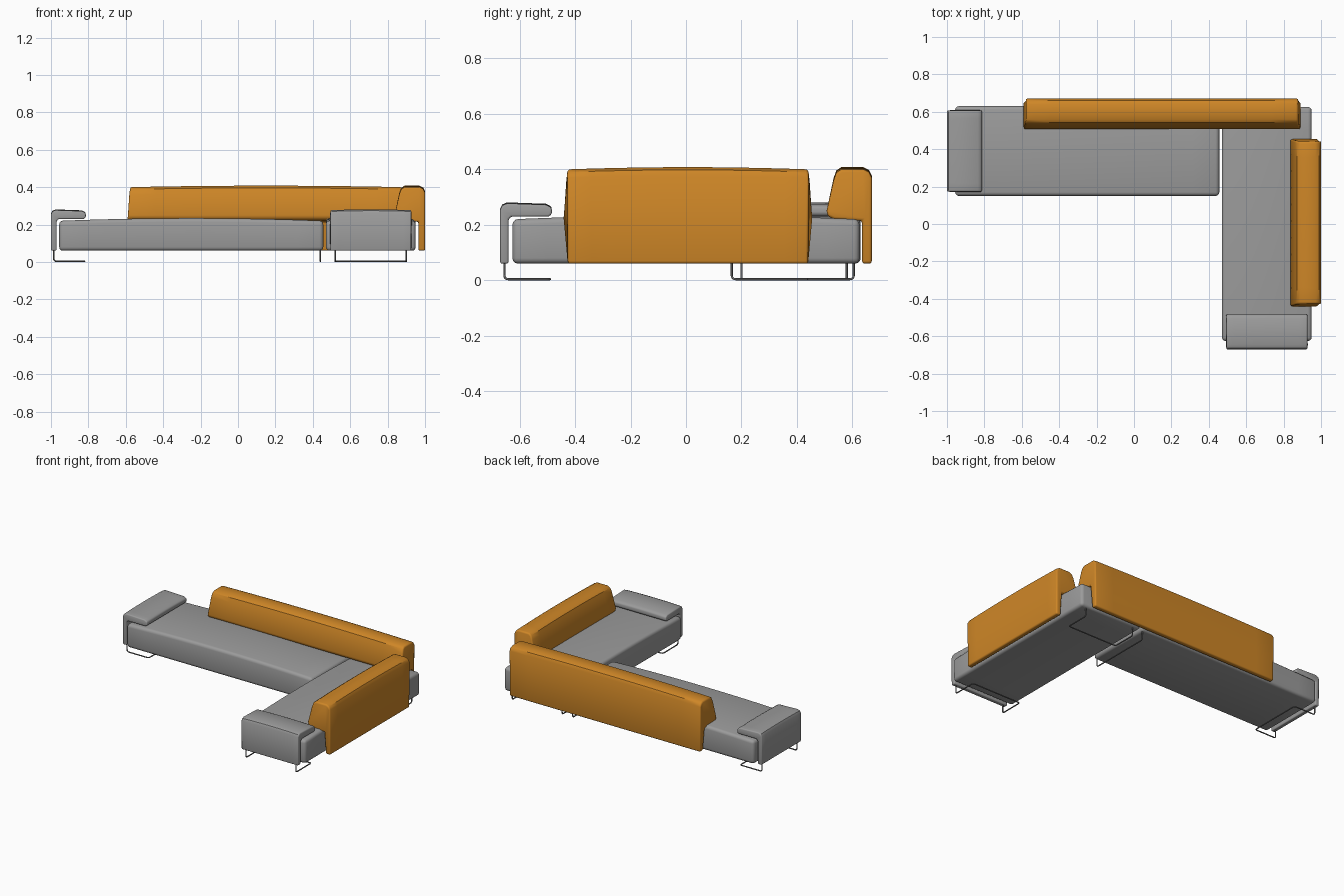
import bpy, bmesh, math
from mathutils import Vector

cube = bpy.data.objects.get("Cube")
if cube:
    bpy.data.objects.remove(cube, do_unlink=True)


def material(name, rgb):
    mat = bpy.data.materials.new(name)
    mat.use_nodes = True
    color = (*rgb, 1)
    mat.diffuse_color = color
    mat.node_tree.nodes["Principled BSDF"].inputs["Base Color"].default_value = color
    return mat


grey = material("grey fabric", (0.33, 0.33, 0.33))
orange = material("orange fabric", (0.62, 0.24, 0.02))
metal = material("dark metal", (0.15, 0.15, 0.15))


def activate(obj):
    bpy.ops.object.select_all(action="DESELECT")
    obj.select_set(True)
    bpy.context.view_layer.objects.active = obj


def place(obj, origin, turn, mat):
    obj.location = (*origin, 0)
    obj.rotation_euler.z = math.radians(turn)
    obj.data.materials.append(mat)
    bpy.context.collection.objects.link(obj)
    activate(obj)


def padded(name, profile, length, origin, turn, mat, crown=0.0, pinch=0.0,
           bevel=0.01, stations=10):
    """Run a (depth from outer face, height) profile sideways, crown its top
    and pinch its ends, then soften the edges."""
    low = min(z for d, z in profile)
    high = max(z for d, z in profile)
    bm = bmesh.new()
    rings = []
    for i in range(stations + 1):
        t = 2 * i / stations - 1
        ring = []
        for d, z in profile:
            s = 2 * (z - low) / (high - low) - 1
            lift = crown * (1 - t * t) if s > 0.7 else 0
            ring.append(bm.verts.new((t * (length / 2 - pinch * s * s), -d, z + lift)))
        rings.append(ring)
    n = len(profile)
    for a, b in zip(rings, rings[1:]):
        for k in range(n):
            m = (k + 1) % n
            bm.faces.new((a[k], a[m], b[m], b[k]))
    bm.faces.new(rings[0])
    bm.faces.new(rings[-1])
    bmesh.ops.recalc_face_normals(bm, faces=bm.faces)
    mesh = bpy.data.meshes.new(name)
    bm.to_mesh(mesh)
    bm.free()
    obj = bpy.data.objects.new(name, mesh)
    place(obj, origin, turn, mat)
    mod = obj.modifiers.new("soft edges", "BEVEL")
    mod.width = bevel
    mod.segments = 3
    mod.limit_method = "ANGLE"
    mod.angle_limit = math.radians(42)
    bpy.ops.object.modifier_apply(modifier=mod.name)
    bpy.ops.object.shade_smooth_by_angle(angle=math.radians(35))


def rod(name, path, origin, turn, radius=0.015):
    """Thin round bar along a path with rounded corners."""
    pts = [Vector(p) for p in path]
    out = [pts[0]]
    for a, b, c in zip(pts, pts[1:], pts[2:]):
        p = b + (a - b).normalized() * radius
        q = b + (c - b).normalized() * radius
        for i in range(5):
            t = i / 4
            out.append(p * (1 - t) ** 2 + b * 2 * t * (1 - t) + q * t * t)
    out.append(pts[-1])
    curve = bpy.data.curves.new(name, "CURVE")
    curve.dimensions = "3D"
    curve.bevel_depth = 0.004
    curve.bevel_resolution = 2
    curve.use_fill_caps = True
    spline = curve.splines.new("POLY")
    spline.points.add(len(out) - 1)
    for point, co in zip(spline.points, out):
        point.co = (*co, 1)
    obj = bpy.data.objects.new(name, curve)
    place(obj, origin, turn, metal)
    bpy.ops.object.convert(target="MESH")
    bpy.ops.object.shade_smooth_by_angle(angle=math.radians(50))


# Seat cushions
seat = [(0, 0.06), (0, 0.22), (0.48, 0.22), (0.48, 0.06)]
padded("long_seat", seat, 1.42, (-0.25, 0.63), 0, grey, 0.014, 0.004, 0.02)
padded("side_seat", seat, 1.26, (0.95, 0), -90, grey, 0.014, 0.004, 0.02)

# Backrests: thin outer panel with a sloped cushion hanging inward
back = [(0, 0.06), (0, 0.37), (0.01, 0.39), (0.03, 0.4), (0.11, 0.4),
        (0.128, 0.388), (0.138, 0.36), (0.163, 0.25), (0.158, 0.23),
        (0.135, 0.22), (0.035, 0.215), (0.035, 0.06)]
padded("long_backrest", back, 1.48, (0.15, 0.67), 0, orange, 0.008, 0.014)
padded("side_backrest", back, 0.895, (1, 0.007), -90, orange, 0.008, 0.014)

# Armrests: upright end panel with a flat pad on top
arm = [(0, 0.06), (0, 0.255), (0.008, 0.27), (0.025, 0.277), (0.165, 0.272),
       (0.185, 0.262), (0.187, 0.24), (0.175, 0.23), (0.04, 0.23),
       (0.03, 0.22), (0.03, 0.06)]
sled = [(-0.19, -0.015, 0.08), (-0.19, -0.015, 0.004), (-0.19, -0.18, 0.004),
        (0.19, -0.18, 0.004), (0.19, -0.015, 0.004), (0.19, -0.015, 0.08)]
for side, origin, turn in (("right", (-1, 0.39), 90), ("front", (0.71, -0.67), 180)):
    padded(side + "_armrest", arm, 0.44, origin, turn, grey, 0.004, 0.004, 0.008)
    rod(side + "_sled_leg", sled, origin, turn)

# Remaining legs
rod("corner_sled_leg", sled, (0.71, 0.62), 0)
hoop = [(0, 0.165, 0.08), (0, 0.165, 0.004), (0, 0.605, 0.004), (0, 0.605, 0.08)]
rod("middle_leg", hoop, (0.44, 0), 0)
